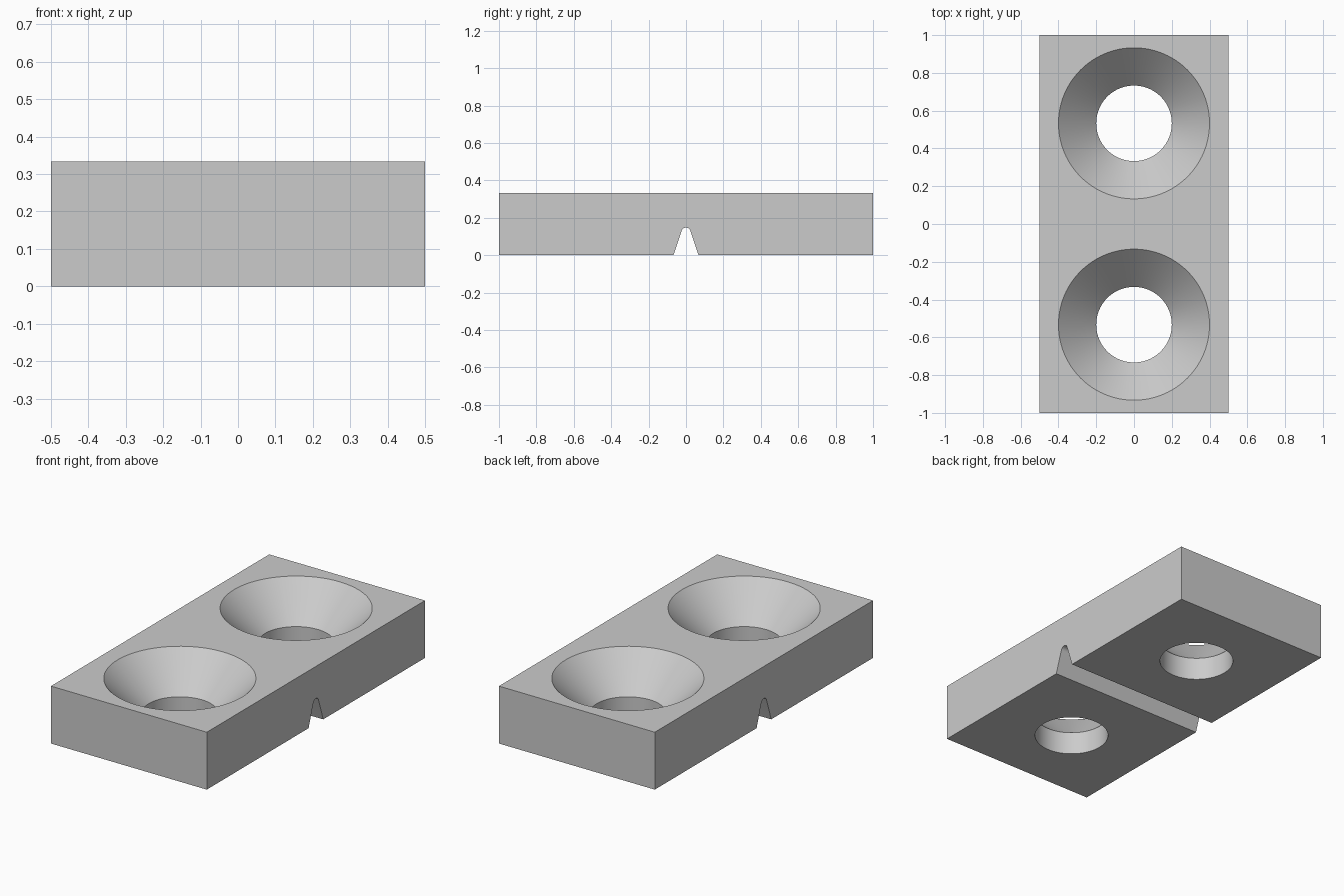
import bpy, bmesh, math

cube = bpy.data.objects.get("Cube")
if cube:
    bpy.data.objects.remove(cube, do_unlink=True)

HALF_X, HALF_Y, TOP = 0.5, 1.0, 0.333
HOLE_Y, R_HOLE, R_SINK, SINK_Z = 0.533, 0.2, 0.4, 0.133
SEGMENTS = 96

grey = bpy.data.materials.new("plain_grey")
grey.use_nodes = True
colour = (0.6, 0.6, 0.6, 1)
grey.diffuse_color = colour
grey.node_tree.nodes["Principled BSDF"].inputs["Base Color"].default_value = colour


def make_object(name, bm):
    bmesh.ops.recalc_face_normals(bm, faces=bm.faces)
    mesh = bpy.data.meshes.new(name)
    bm.to_mesh(mesh)
    bm.free()
    mesh.materials.append(grey)
    obj = bpy.data.objects.new(name, mesh)
    bpy.context.collection.objects.link(obj)
    return obj


# Block side profile with a round-topped tapered groove, extruded across x
slope, tip_r, tip_z = math.radians(18), 0.025, 0.122
arc = [slope + (math.pi - 2 * slope) * i / 16 for i in range(17)]
groove = [(0.067, 0)]
groove += [(tip_r * math.cos(a), tip_z + tip_r * math.sin(a)) for a in arc]
groove += [(-0.067, 0)]
profile = [(-HALF_Y, TOP), (HALF_Y, TOP), (HALF_Y, 0)] + groove + [(-HALF_Y, 0)]
bm = bmesh.new()
face = bm.faces.new([bm.verts.new((-HALF_X, y, z)) for y, z in profile])
side = bmesh.ops.extrude_face_region(bm, geom=[face])
moved = [v for v in side["geom"] if isinstance(v, bmesh.types.BMVert)]
bmesh.ops.translate(bm, verts=moved, vec=(2 * HALF_X, 0, 0))
block = make_object("countersunk_block", bm)


# Cutter: straight bore below, 45 degree countersink above
def hole_cutter(y):
    margin = 0.1
    levels = [(R_HOLE, -margin), (R_HOLE, SINK_Z), (R_SINK + margin, TOP + margin)]
    bm = bmesh.new()
    rings = []
    for r, z in levels:
        turns = [math.tau * i / SEGMENTS for i in range(SEGMENTS)]
        rings.append([bm.verts.new((r * math.cos(t), y + r * math.sin(t), z)) for t in turns])
    for low, high in zip(rings, rings[1:]):
        for i in range(SEGMENTS):
            j = (i + 1) % SEGMENTS
            bm.faces.new((low[i], low[j], high[j], high[i]))
    bm.faces.new(rings[0])
    bm.faces.new(rings[-1])
    cutter = make_object("hole_cutter", bm)
    cutter.hide_render = True
    return cutter


bpy.ops.object.select_all(action="DESELECT")
block.select_set(True)
bpy.context.view_layer.objects.active = block
for y in (-HOLE_Y, HOLE_Y):
    cutter = hole_cutter(y)
    cut = block.modifiers.new("hole", "BOOLEAN")
    cut.operation = "DIFFERENCE"
    cut.solver = "EXACT"
    cut.object = cutter
    bpy.ops.object.modifier_apply(modifier=cut.name)
    bpy.data.objects.remove(cutter, do_unlink=True)

bpy.ops.object.shade_smooth_by_angle(angle=math.radians(30))
